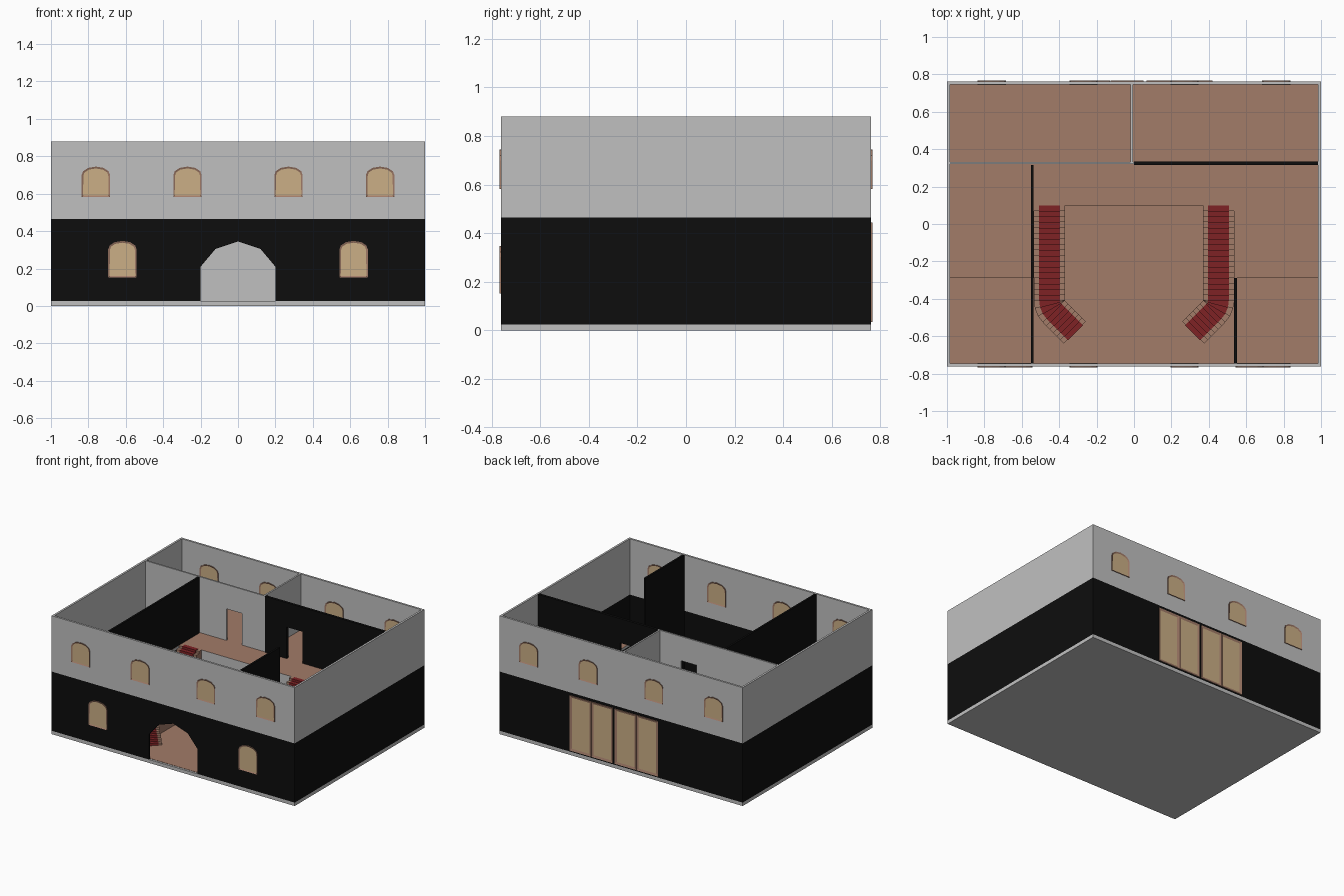
import bpy, bmesh
from mathutils import Vector

if "Cube" in bpy.data.objects:
    bpy.data.objects.remove(bpy.data.objects["Cube"], do_unlink=True)


def material(name, rgb):
    m = bpy.data.materials.new(name)
    m.use_nodes = True
    m.diffuse_color = (*rgb, 1)
    m.node_tree.nodes["Principled BSDF"].inputs["Base Color"].default_value = (*rgb, 1)
    return m


GREY = material("light grey plaster", (0.53, 0.53, 0.53))
BLACK = material("black wall", (0.004, 0.004, 0.004))
BROWN = material("brown wood", (0.36, 0.2, 0.14))
TAN = material("tan pane", (0.6, 0.43, 0.24))
RED = material("red carpet", (0.21, 0.016, 0.018))

HX, HY, T = 1.0, 0.762, 0.015       # outer half sizes and wall thickness
BASE, LEVEL, TOP = 0.025, 0.465, 0.88


def add_prism(bm, bottom, top):
    """Closed solid between two matching outlines; returns both end faces."""
    a = [bm.verts.new(p) for p in bottom]
    b = [bm.verts.new(p) for p in top]
    ends = [bm.faces.new(a[::-1]), bm.faces.new(b)]
    for i in range(len(a)):
        j = (i + 1) % len(a)
        bm.faces.new((a[i], a[j], b[j], b[i]))
    return ends


def finish(name, bm, mats):
    bmesh.ops.recalc_face_normals(bm, faces=bm.faces)
    me = bpy.data.meshes.new(name)
    bm.to_mesh(me)
    bm.free()
    for m in mats:
        me.materials.append(m)
    ob = bpy.data.objects.new(name, me)
    bpy.context.scene.collection.objects.link(ob)
    return ob


def slab(name, outline, z0, z1, *mats):
    """Plan outline raised in z; a second material goes on the top face."""
    bm = bmesh.new()
    ends = add_prism(bm, [(x, y, z0) for x, y in outline], [(x, y, z1) for x, y in outline])
    if len(mats) > 1:
        ends[1].material_index = 1
    return finish(name, bm, mats)


def box(name, x0, x1, y0, y1, z0, z1, *mats):
    return slab(name, [(x0, y0), (x1, y0), (x1, y1), (x0, y1)], z0, z1, *mats)


def upright(name, outline, y0, y1, mat):
    """Front outline given in x and z, run from y0 to y1."""
    bm = bmesh.new()
    add_prism(bm, [(x, y0, z) for x, z in outline], [(x, y1, z) for x, z in outline])
    return finish(name, bm, [mat])


def framed(name, outline, y0, y1, rim):
    """Frame with a sunken pane on both sides."""
    bm = bmesh.new()
    ends = add_prism(bm, [(x, y0, z) for x, z in outline], [(x, y1, z) for x, z in outline])
    bmesh.ops.recalc_face_normals(bm, faces=bm.faces)
    bmesh.ops.inset_individual(bm, faces=ends, thickness=rim, depth=-0.004)
    for f in ends:
        f.material_index = 1
    return finish(name, bm, [BROWN, TAN])


def wall_with_opening(name, x0, x1, z0, z1, opening, y0, y1, mat):
    """Wall whose opening rises from its lower edge."""
    upright(name, [(x0, z0)] + opening + [(x1, z0), (x1, z1), (x0, z1)], y0, y1, mat)


# Ground slab and ground floor
box("base_slab", -HX, HX, -HY, HY, 0, BASE, GREY)
box("ground_floor", -HX + T, HX - T, -HY + T, HY - T, BASE, BASE + 0.002, BROWN)

# Outer walls of both storeys
for label, z0, z1, mat in (("lower", BASE, LEVEL, BLACK), ("upper", LEVEL, TOP, GREY)):
    box(label + "_back_wall", -HX, HX, HY - T, HY, z0, z1, mat)
    for side, s in (("left", 1), ("right", -1)):
        xs = sorted((s * HX, s * (HX - T)))
        box(f"{label}_{side}_wall", *xs, -HY + T, HY - T, z0, z1, mat)
box("upper_front_wall", -HX, HX, -HY, -HY + T, LEVEL, TOP, GREY)
arch = [(-0.2, BASE), (-0.2, 0.21), (-0.12, 0.305), (0, 0.345),
        (0.12, 0.305), (0.2, 0.21), (0.2, BASE)]
wall_with_opening("lower_front_wall", -HX, HX, BASE, LEVEL, arch, -HY, -HY + T, BLACK)

# Upper floor, open over the hall and the front corners
half = [(0.535, 0.1), (0.535, -0.29), (HX - T, -0.29), (HX - T, HY - T)]
slab("upper_floor", half + [(-x, y) for x, y in reversed(half)],
     LEVEL - 0.02, LEVEL, GREY, BROWN)
box("hall_back_wall", -0.535, 0.535, 0.1, 0.112, BASE, LEVEL - 0.02, GREY)


# Inner partitions
def doorway(x0, x1):
    return [(x0, LEVEL), (x0, 0.7), (x1, 0.7), (x1, LEVEL)]


wall_with_opening("rear_partition_right", -HX + T, 0, LEVEL, TOP,
                  doorway(-0.32, -0.19), 0.32, 0.332, GREY)
wall_with_opening("rear_partition_left", 0, HX - T, LEVEL, TOP,
                  doorway(0.18, 0.31), 0.315, 0.335, BLACK)
box("rear_room_divider", -0.018, -0.006, 0.332, HY - T, LEVEL, TOP, GREY)
box("side_partition_right", -0.552, -0.537, -HY + T, 0.315, BASE, TOP, BLACK)
box("side_partition_left", 0.535, 0.55, -HY + T, -0.29, BASE, TOP, BLACK)


# Arched windows
def window(name, x, z0, z1, s):
    w = 0.076
    side = [(w, z0), (w, z1 - 0.045), (w * 0.9, z1 - 0.025), (w * 0.55, z1 - 0.007)]
    outline = [(x + a, z) for a, z in side] + [(x, z1)] + [(x - a, z) for a, z in reversed(side)]
    y0, y1 = sorted((s * (HY + 0.005), s * (HY - T - 0.005)))
    framed(name, outline, y0, y1, 0.01)


for i, x in enumerate((-0.76, -0.27, 0.27, 0.76)):
    window(f"upper_front_window_{i}", x, 0.582, 0.745, -1)
    window(f"upper_back_window_{i}", x, 0.582, 0.745, 1)
for i, x in enumerate((-0.618, 0.618)):
    window(f"lower_front_window_{i}", x, 0.153, 0.348, -1)

# Two pairs of glazed back doors
for i, x in enumerate((-0.305, -0.126, 0.066, 0.245)):
    x1 = x + 0.176
    framed(f"back_door_{i}", [(x, 0.035), (x1, 0.035), (x1, 0.445), (x, 0.445)],
           HY - T - 0.005, HY + 0.005, 0.022)

# Mirrored staircases: angled flight, winding turn, straight flight
WIDE = 0.165
pivot = Vector((0.37, -0.41))
diagonal = Vector((1, -1)).normalized()
rows = []                            # inner and outer end of each step edge
for i in range(6):
    inner = pivot + Vector((-1, -1)) * 0.112 * (1 - i / 6)
    rows.append((inner, inner + diagonal * WIDE))
for i in range(3):
    across = diagonal.lerp(Vector((1, 0)), i / 3).normalized()
    rows.append((pivot, pivot + across * WIDE))
for i in range(18):
    inner = pivot + Vector((0, 0.51 * i / 17))
    rows.append((inner, inner + Vector((WIDE, 0))))
count = len(rows) - 1


def staircase(name, s, lo, hi, lift, mat):
    bm = bmesh.new()
    for i in range(count):
        (a, b), (c, d) = rows[i], rows[i + 1]
        step = (c + d - a - b).normalized() * lift
        quad = [a.lerp(b, lo) - step, a.lerp(b, hi) - step, c.lerp(d, hi), c.lerp(d, lo)]
        z = BASE + (LEVEL - BASE) * (i + 1) / count + lift
        add_prism(bm, [(s * p.x, p.y, BASE) for p in quad], [(s * p.x, p.y, z) for p in quad])
    finish(name, bm, [mat])


for side, s in (("left", 1), ("right", -1)):
    staircase(side + "_stairs", s, 0, 1, 0, BROWN)
    staircase(side + "_stair_carpet", s, 0.15, 0.83, 0.003, RED)
